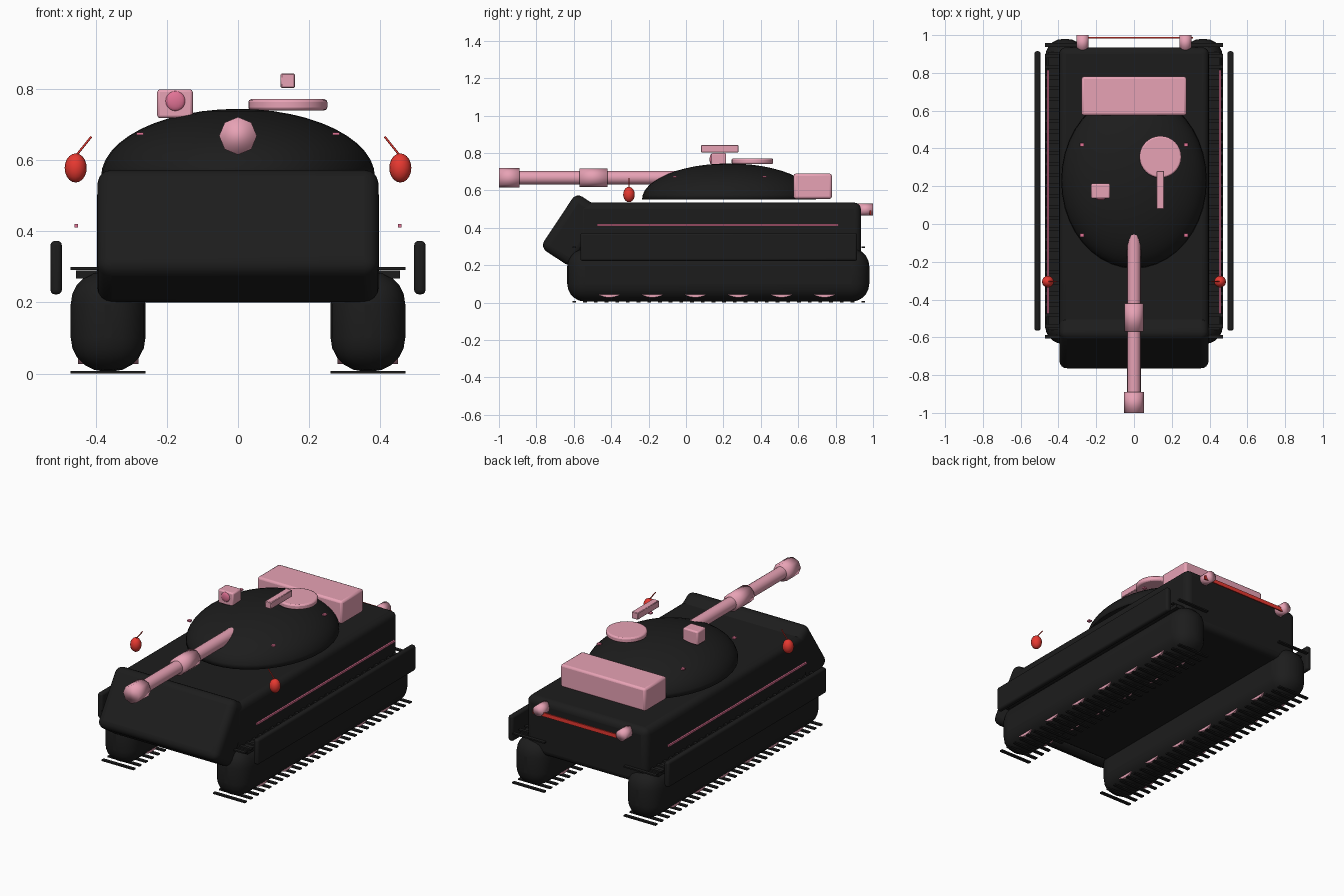
import bpy
import math
from mathutils import Vector

if "Cube" in bpy.data.objects:
    bpy.data.objects.remove(bpy.data.objects["Cube"], do_unlink=True)


def make_material(name, rgb):
    mat = bpy.data.materials.new(name)
    mat.use_nodes = True
    color = (*rgb, 1)
    mat.diffuse_color = color
    mat.node_tree.nodes["Principled BSDF"].inputs["Base Color"].default_value = color
    return mat


black = make_material("charcoal", (0.012, 0.012, 0.012))
pink = make_material("soft pink", (0.8, 0.36, 0.46))
rose = make_material("deep rose", (0.75, 0.17, 0.3))
red = make_material("red", (0.8, 0.04, 0.03))


def finish(name, mat, bevel=0, segments=4, angle=35):
    obj = bpy.context.object
    obj.name = name
    obj.data.materials.append(mat)
    bpy.ops.object.transform_apply(location=False, rotation=False, scale=True)
    bpy.ops.object.shade_smooth_by_angle(angle=math.radians(angle))
    if bevel:
        mod = obj.modifiers.new("rounded edges", "BEVEL")
        mod.width = bevel
        mod.segments = segments
        mod.limit_method = "ANGLE"
    return obj


def box(name, mat, x, y, z, bevel=0, segments=4):
    """Box from (low, high) ranges on each axis."""
    ranges = (x, y, z)
    bpy.ops.mesh.primitive_cube_add(size=1, location=[(a + b) / 2 for a, b in ranges])
    bpy.context.object.scale = [b - a for a, b in ranges]
    return finish(name, mat, bevel, segments)


def rod(name, mat, start, end, radius, sides=16, bevel=0, angle=50):
    """Cylinder between two points."""
    start, end = Vector(start), Vector(end)
    axis = end - start
    bpy.ops.mesh.primitive_cylinder_add(
        vertices=sides, radius=radius, depth=axis.length, location=(start + end) / 2)
    bpy.context.object.rotation_euler = axis.to_track_quat("Z", "Y").to_euler()
    return finish(name, mat, bevel, 2, angle)


def ball(name, mat, center, size, segments=20, rings=12):
    bpy.ops.mesh.primitive_uv_sphere_add(
        segments=segments, ring_count=rings, radius=1, location=center)
    bpy.context.object.scale = size
    return finish(name, mat)


# Hull and sloping nose
box("hull", black, (-0.396, 0.396), (-0.58, 0.935), (0.2, 0.535), 0.035)
nose = box("nose_plate", black, (-0.395, 0.395), (-0.7, -0.5), (0.212, 0.562), 0.04)
nose.rotation_euler.x = math.radians(-33.5)

# Turret: upper half of an ellipsoid
turret = ball("turret", black, (0, 0.23, 0.552), (0.385, 0.465, 0.192), 40, 24)
for v in turret.data.vertices:
    v.co.z = max(v.co.z, 0)
box("turret_bustle", pink, (-0.278, 0.278), (0.575, 0.78), (0.555, 0.69), 0.012, 2)

# Gun
rod("gun_barrel", pink, (0, 0.1, 0.668), (0, -0.95, 0.668), 0.036)
rod("gun_sleeve", pink, (0, -0.42, 0.668), (0, -0.57, 0.668), 0.05, 12, angle=180)
rod("gun_muzzle", pink, (0, -0.89, 0.668), (0, -1, 0.668), 0.053, 8, angle=180)

# Roof fittings
rod("hatch", pink, (0.14, 0.355, 0.74), (0.14, 0.355, 0.771), 0.111, 32, 0.008)
box("roof_gun", pink, (0.12, 0.16), (0.08, 0.28), (0.803, 0.843), 0.003, 1)
box("sight_box", pink, (-0.227, -0.127), (0.135, 0.215), (0.718, 0.799), 0.008, 2)
ball("sight_lens", rose, (-0.176, 0.136, 0.766), (0.028, 0.01, 0.028), 16, 10)

PADS = 28
for side, s in (("left", 1), ("right", -1)):
    def span(a, b):
        return tuple(sorted((s * a, s * b)))

    # Running gear
    box("track_" + side, black, span(0.26, 0.47), (-0.635, 0.98), (0.006, 0.29), 0.095, 5)
    box("track_top_" + side, black, span(0.275, 0.455), (-0.56, 0.91), (0.268, 0.29))
    for i in range(6):
        y = -0.41 + 0.23 * i
        rod(f"wheel_{side}_{i}", pink, (s * 0.28, y, 0.14), (s * 0.45, y, 0.14), 0.113, 28)
    for level, z in (("lower", 0), ("upper", 0.291)):
        for i in range(PADS):
            y = -0.597 + 1.544 * i / (PADS - 1)
            box(f"{level}_tread_{side}_{i}", black, span(0.26, 0.47),
                (y - 0.01, y + 0.01), (z, z + 0.008))

    # Side skirt and trim strip
    box("skirt_" + side, black, span(0.495, 0.527), (-0.565, 0.915), (0.223, 0.373), 0.012, 3)
    box("trim_" + side, rose, span(0.45, 0.46), (-0.475, 0.815), (0.41, 0.421))

    # Hanging lamp
    ball("lamp_" + side, red, (s * 0.456, -0.305, 0.578), (0.031, 0.031, 0.041), 16, 10)
    rod("lamp_stem_" + side, red, (s * 0.457, -0.305, 0.61), (s * 0.412, -0.305, 0.666), 0.003, 8)

    # Turret studs
    for end, y in (("front", -0.06), ("rear", 0.42)):
        box(f"stud_{end}_{side}", rose, span(0.265, 0.285), (y - 0.01, y + 0.01), (0.67, 0.678))

    # Exhaust
    rod("exhaust_" + side, pink, (s * 0.272, 0.92, 0.497), (s * 0.272, 1, 0.497), 0.032, 12,
        angle=180)

box("rear_bar", red, (-0.28, 0.312), (0.981, 0.989), (0.469, 0.492))
